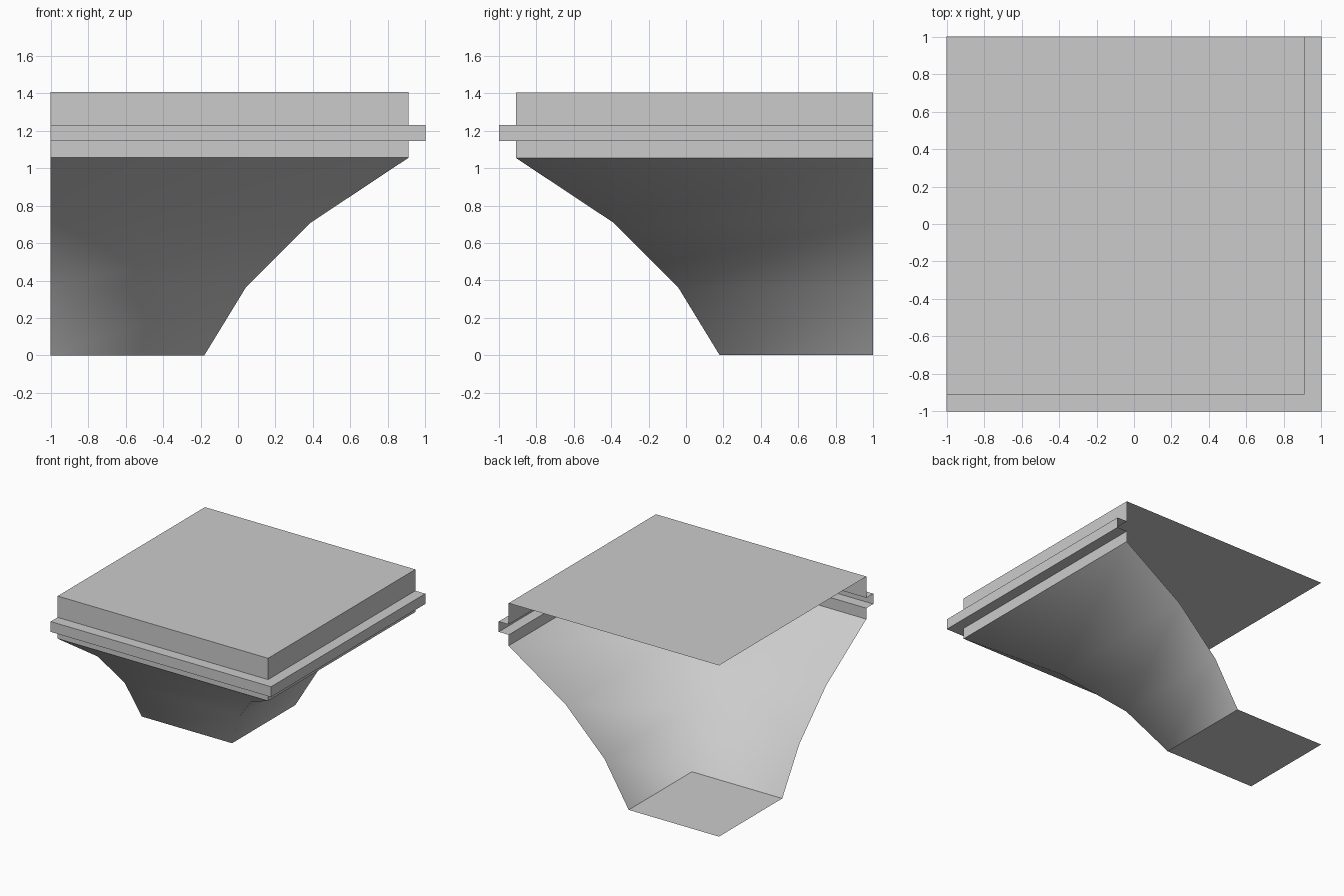
import bpy
import bmesh

cube = bpy.data.objects.get("Cube")
if cube:
    bpy.data.objects.remove(cube, do_unlink=True)

# Single plain grey
grey = bpy.data.materials.new("plain grey")
grey.use_nodes = True
grey.diffuse_color = (0.6, 0.6, 0.6, 1)
grey.node_tree.nodes["Principled BSDF"].inputs["Base Color"].default_value = (0.6, 0.6, 0.6, 1)


def finish(name, bm, smooth=False):
    mesh = bpy.data.meshes.new(name)
    bm.to_mesh(mesh)
    bm.free()
    mesh.materials.append(grey)
    for face in mesh.polygons:
        face.use_smooth = smooth
    obj = bpy.data.objects.new(name, mesh)
    bpy.context.collection.objects.link(obj)
    return obj


def corner_sweep(name, profile, smooth=False):
    """Carry an (offset, height) profile along the front and around to the +x side."""
    bm = bmesh.new()
    rows = [[bm.verts.new(p) for p in ((-1, -r, z), (r, -r, z), (r, 1, z))]
            for r, z in profile]
    for low, high in zip(rows, rows[1:]):
        for i in range(2):
            bm.faces.new((low[i], low[i + 1], high[i + 1], high[i]))
    return finish(name, bm, smooth)


def corner_plate(name, r, z, up):
    """Flat square plate reaching the open back and -x edges."""
    bm = bmesh.new()
    face = bm.faces.new([bm.verts.new(p) for p in
                         ((-1, -r, z), (r, -r, z), (r, 1, z), (-1, 1, z))])
    if not up:
        face.normal_flip()
    return finish(name, bm)


FOOT, EDGE, BAND = -0.18, 0.91, 1.0
BASE, TOP = 1.055, 1.405

# Flared, smoothly shaded support
corner_sweep("flared_support",
             [(FOOT, 0), (0.04, 0.36), (0.39, 0.71), (EDGE, BASE)], smooth=True)

# Slab rim with its projecting moulding
corner_sweep("slab_rim", [(EDGE, BASE), (EDGE, 1.145), (BAND, 1.145),
                          (BAND, 1.23), (EDGE, 1.23), (EDGE, TOP)])

# Closing plates
corner_plate("slab_top", EDGE, TOP, True)
corner_plate("foot_plate", FOOT, 0, False)
